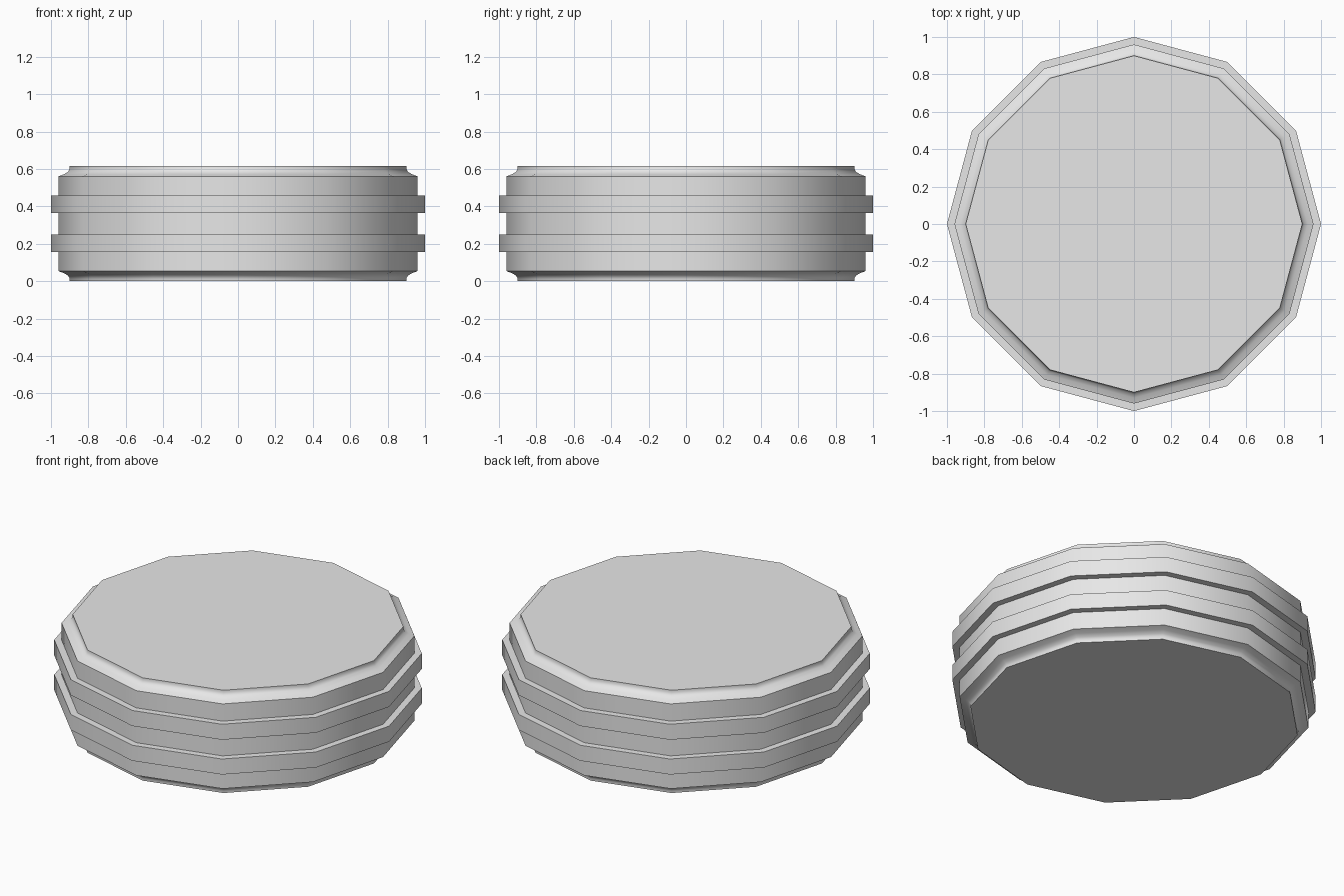
import bpy, bmesh, math

if "Cube" in bpy.data.objects:
    bpy.data.objects.remove(bpy.data.objects["Cube"], do_unlink=True)

SIDES = 12
HEIGHT = 0.615

grey = bpy.data.materials.new("light_grey")
grey.use_nodes = True
colour = (0.8, 0.8, 0.8, 1)
grey.diffuse_color = colour
grey.node_tree.nodes["Principled BSDF"].inputs["Base Color"].default_value = colour


def lathe(name, profile):
    """Turn a (radius, height) profile into a capped twelve-sided solid."""
    bm = bmesh.new()
    rings = []
    for r, z in profile:
        angles = [math.tau * i / SIDES for i in range(SIDES)]
        rings.append([bm.verts.new((r * math.cos(a), r * math.sin(a), z)) for a in angles])
    for low, high in zip(rings, rings[1:]):
        for i in range(SIDES):
            j = (i + 1) % SIDES
            bm.faces.new((low[i], low[j], high[j], high[i]))
    bm.faces.new(rings[0][::-1])
    bm.faces.new(rings[-1])
    mesh = bpy.data.meshes.new(name)
    bm.to_mesh(mesh)
    bm.free()
    mesh.materials.append(grey)
    obj = bpy.data.objects.new(name, mesh)
    bpy.context.collection.objects.link(obj)
    bpy.ops.object.select_all(action="DESELECT")
    obj.select_set(True)
    bpy.context.view_layer.objects.active = obj
    bpy.ops.object.shade_smooth_by_angle(angle=math.radians(35))
    return obj


# Lower half: hollow rim fillet, wall, and one raised band
lower = [(0.9, 0), (0.9, 0.015), (0.909, 0.03), (0.93, 0.043), (0.96, 0.054),
         (0.96, 0.157), (1, 0.157), (1, 0.25), (0.96, 0.25)]

# Upper half repeats the lower one upside down
upper = [(r, HEIGHT - z) for r, z in reversed(lower)]
lathe("banded_drum", lower + upper)
